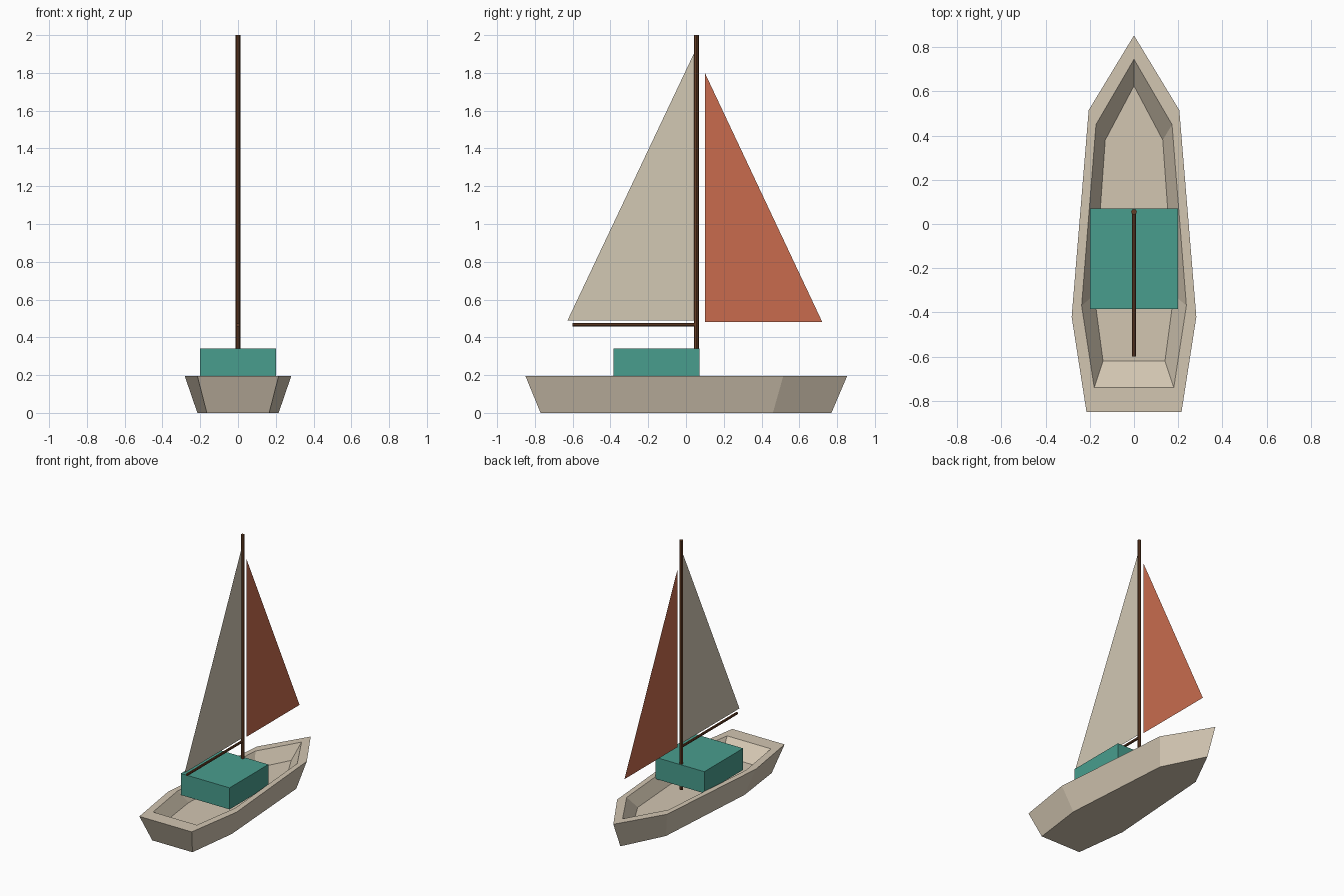
import bpy, bmesh
from mathutils import Vector

cube = bpy.data.objects.get("Cube")
if cube:
    bpy.data.objects.remove(cube, do_unlink=True)


def material(name, srgb):
    rgba = [c ** 2.2 for c in srgb] + [1.0]
    mat = bpy.data.materials.new(name)
    mat.use_nodes = True
    mat.diffuse_color = rgba
    bsdf = next(n for n in mat.node_tree.nodes if n.type == 'BSDF_PRINCIPLED')
    bsdf.inputs["Base Color"].default_value = rgba
    return mat


hull_paint = material("hull_tan", (0.82, 0.77, 0.69))
canvas = material("sail_cream", (0.82, 0.78, 0.70))
red_canvas = material("sail_red", (0.78, 0.42, 0.31))
teal = material("cabin_teal", (0.29, 0.61, 0.55))
wood = material("dark_wood", (0.40, 0.25, 0.16))


def finish(name, bm, mat):
    mesh = bpy.data.meshes.new(name)
    bm.to_mesh(mesh)
    bm.free()
    mesh.materials.append(mat)
    obj = bpy.data.objects.new(name, mesh)
    bpy.context.collection.objects.link(obj)
    return obj


def outline(bow, shoulder, beam, stern):
    """Closed hull outline: bow point plus three mirrored stations."""
    left = [shoulder, beam, stern]
    return [(0, bow)] + [(-x, y) for x, y in left] + [(x, y) for x, y in reversed(left)]


# Hull: outer bottom, outer rim, inner rim and inner floor joined as one shell
rings = [
    (0.0, outline(0.77, (0.157, 0.46), (0.215, -0.38), (0.165, -0.77))),
    (0.195, outline(0.853, (0.205, 0.515), (0.282, -0.42), (0.215, -0.85))),
    (0.195, outline(0.745, (0.172, 0.45), (0.237, -0.37), (0.18, -0.74))),
    (0.105, outline(0.625, (0.13, 0.38), (0.18, -0.32), (0.14, -0.62))),
]
bm = bmesh.new()
loops = [[bm.verts.new((x, y, z)) for x, y in pts] for z, pts in rings]
for low, high in zip(loops, loops[1:]):
    for i in range(len(low)):
        j = (i + 1) % len(low)
        bm.faces.new((low[i], low[j], high[j], high[i]))
bm.faces.new(loops[0])
bm.faces.new(loops[-1])
bmesh.ops.recalc_face_normals(bm, faces=bm.faces)
finish("hull", bm, hull_paint)

# Cabin box
bm = bmesh.new()
bmesh.ops.create_cube(bm, size=1)
bmesh.ops.scale(bm, vec=(0.40, 0.455, 0.16), verts=bm.verts)
bmesh.ops.translate(bm, vec=(0, -0.157, 0.26), verts=bm.verts)
finish("cabin", bm, teal)


def spar(name, start, end, radius):
    start, end = Vector(start), Vector(end)
    axis = end - start
    bm = bmesh.new()
    bmesh.ops.create_cone(bm, cap_ends=True, segments=8, radius1=radius,
                          radius2=radius, depth=axis.length)
    bmesh.ops.rotate(bm, matrix=axis.to_track_quat('Z', 'Y').to_matrix(), verts=bm.verts)
    bmesh.ops.translate(bm, vec=(start + end) / 2, verts=bm.verts)
    obj = finish(name, bm, wood)
    bpy.context.view_layer.objects.active = obj
    obj.select_set(True)
    bpy.ops.object.shade_smooth_by_angle()
    obj.select_set(False)


# Mast and boom
spar("mast", (0, 0.055, 0.15), (0, 0.055, 2.0), 0.013)
spar("boom", (0, 0.055, 0.466), (0, -0.6, 0.466), 0.009)


def sail(name, corners, mat):
    bm = bmesh.new()
    bm.faces.new([bm.verts.new((0, y, z)) for y, z in corners])
    finish(name, bm, mat)


# Triangular cloth sails on the centre line
sail("main_sail", [(-0.627, 0.49), (0.05, 0.49), (0.05, 1.92)], canvas)
sail("fore_sail", [(0.10, 0.48), (0.722, 0.48), (0.10, 1.80)], red_canvas)
